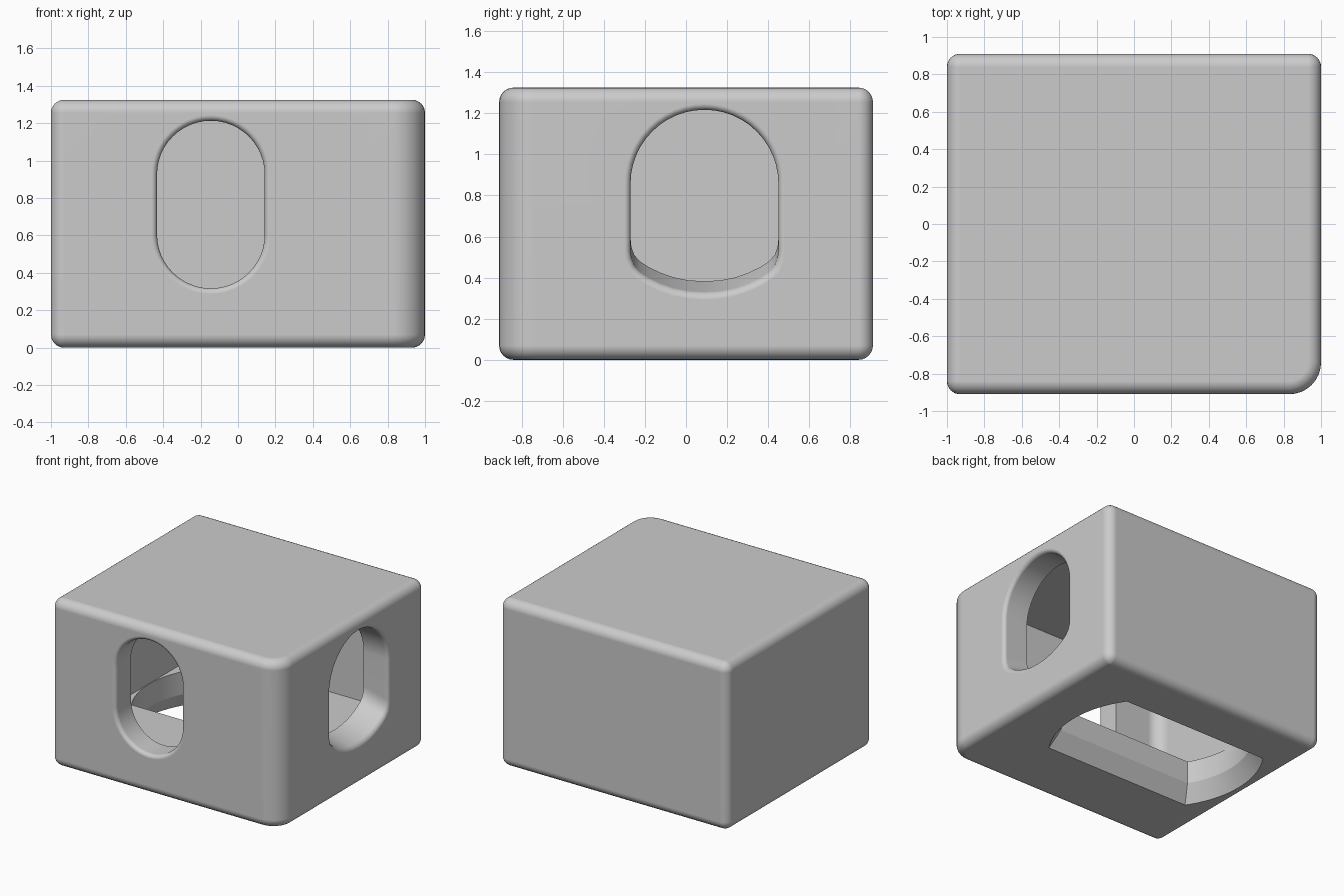
import bpy, bmesh
from math import sin, cos, pi, sqrt, atan2, asin
from mathutils import Vector

if "Cube" in bpy.data.objects:
    bpy.data.objects.remove(bpy.data.objects["Cube"])


def arc(cx, cy, r, a0, a1, n):
    return [(cx + r * cos(a0 + (a1 - a0) * i / n), cy + r * sin(a0 + (a1 - a0) * i / n))
            for i in range(n + 1)]


def rounded_rect(x0, x1, y0, y1, radii, n=8):
    """Counter-clockwise outline; radii from the (x1, y0) corner onward."""
    pts = []
    for k, (x, y, sx, sy) in enumerate([(x1, y0, -1, 1), (x1, y1, -1, -1),
                                        (x0, y1, 1, -1), (x0, y0, 1, 1)]):
        r = radii[k]
        a = -pi / 2 + k * pi / 2
        pts += arc(x + sx * r, y + sy * r, r, a, a + pi / 2, n)
    return pts


def offset(pts, d):
    """Push a counter-clockwise outline outward by d."""
    out = []
    for i, p in enumerate(pts):
        t = (Vector(pts[(i + 1) % len(pts)]) - Vector(pts[i - 1])).normalized()
        out.append((p[0] + t.y * d, p[1] - t.x * d))
    return out


def loft(name, rings):
    """Closed solid through matching 3D rings."""
    bm = bmesh.new()
    rows = [[bm.verts.new(p) for p in ring] for ring in rings]
    n = len(rows[0])
    for a, b in zip(rows, rows[1:]):
        for i in range(n):
            bm.faces.new((a[i], a[(i + 1) % n], b[(i + 1) % n], b[i]))
    bm.faces.new(rows[0])
    bm.faces.new(rows[-1])
    bmesh.ops.remove_doubles(bm, verts=bm.verts, dist=1e-4)
    bmesh.ops.recalc_face_normals(bm, faces=bm.faces)
    me = bpy.data.meshes.new(name)
    bm.to_mesh(me)
    bm.free()
    ob = bpy.data.objects.new(name, me)
    bpy.context.collection.objects.link(ob)
    return ob


def flare(r, n=5):
    """(depth, offset) steps of a rounded hole rim."""
    return [(-0.1, r)] + [(r * (1 - cos(pi / 2 * i / n)), r * (1 - sin(pi / 2 * i / n)))
                          for i in range(n + 1)]


# Block: rounded edges, one larger vertical corner
H, R, N = 1.325, 0.07, 6
steps = [(R * (1 - cos(a)), R * (1 - sin(a))) for a in [pi / 2 * i / N for i in range(N + 1)]]
levels = [(z, inset) for z, inset in steps] + [(H - z, inset) for z, inset in reversed(steps)]
block = loft("corner_block", [
    [(x, y, z) for x, y in rounded_rect(-1 + d, 1 - d, -0.91 + d, 0.91 - d,
                                        [0.17 - d, R - d, R - d, R - d])]
    for z, d in levels])

# Inner cavity
room = rounded_rect(-0.84, 0.785, -0.72, 0.72, [0.1] * 4)
cavity = loft("cavity_cutter", [[(x, y, z) for x, y in room] for z in (0.31, 1.225)])

# Front slot
slot = arc(-0.145, 0.925, 0.288, 0, pi, 24) + arc(-0.145, 0.605, 0.288, pi, 2 * pi, 24)
front = loft("front_slot_cutter", [
    [(x, -0.91 + t, z) for x, z in offset(slot, d)] for t, d in flare(0.03) + [(0.3, 0)]])

# Right hole: round top, shallow curved sill that rises inward
half = [(0.36, 0.59), (0.356, 0.55), (0.342, 0.51), (0.315, 0.48), (0.275, 0.453),
        (0.215, 0.424), (0.15, 0.401), (0.08, 0.387), (0, 0.382)]
sill = [(-u, z) for u, z in half] + [(u, z) for u, z in half[-2::-1]]
arch = [(0.09 + u, z) for u, z in arc(0, 0.857, 0.36, 0, pi, 24) + sill]


def hole_ring(t, d):
    drop = 0.06 * (1 - max(t, 0) / 0.215)
    return [(1 - t, y, z - (drop if z < 0.7 else 0)) for y, z in offset(arch, d)]


right = loft("right_hole_cutter", [hole_ring(t, d) for t, d in flare(0.03) + [(0.215, 0), (0.3, 0)]])


# Bottom aperture: circle trimmed by two straight sides, chamfered below
def aperture(d):
    r, w = 0.697 + d, 0.358 + d
    a = asin(w / r)
    return arc(-0.14, 0.08, r, -a, a, 20) + arc(-0.14, 0.08, r, pi - a, pi + a, 20)


bottom = loft("bottom_aperture_cutter", [
    [(x, y, z) for x, y in aperture(d)]
    for z, d in [(-0.1, 0.08), (0, 0.08), (0.13, 0), (0.4, 0)]])

# Cut everything out of the block
bpy.context.view_layer.objects.active = block
block.select_set(True)
for cutter in (cavity, front, right, bottom):
    m = block.modifiers.new(cutter.name, 'BOOLEAN')
    m.operation, m.solver, m.object = 'DIFFERENCE', 'EXACT', cutter
    bpy.ops.object.modifier_apply(modifier=m.name)
    bpy.data.objects.remove(cutter)

bpy.ops.object.shade_smooth_by_angle(angle=pi / 6)
wn = block.modifiers.new("weighted_normals", 'WEIGHTED_NORMAL')
wn.keep_sharp = True
